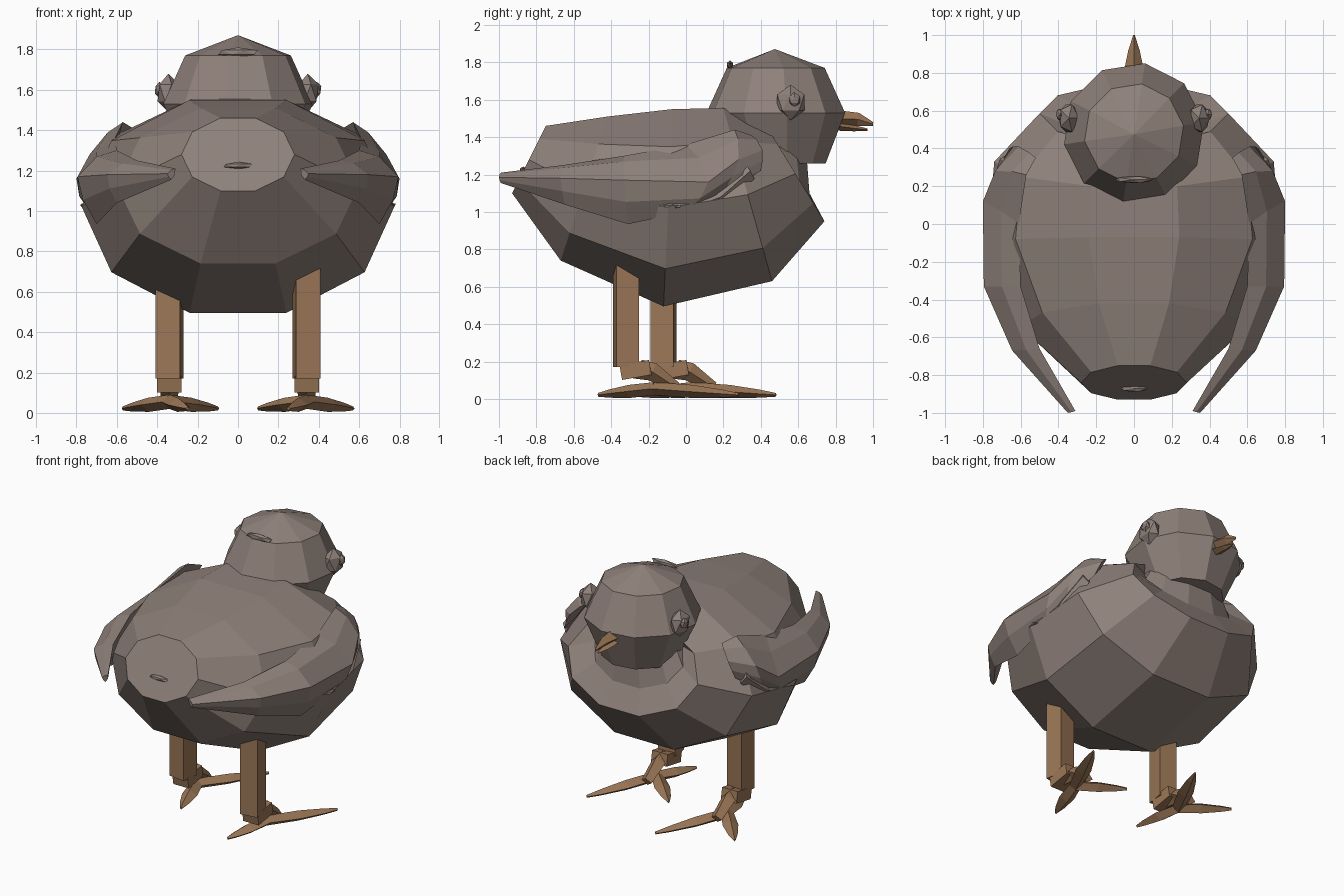
import bpy, bmesh
from math import sin, cos, radians, pi
from mathutils import Vector, Matrix

cube = bpy.data.objects.get("Cube")
if cube:
    bpy.data.objects.remove(cube, do_unlink=True)


def material(name, colour):
    m = bpy.data.materials.new(name)
    m.use_nodes = True
    m.diffuse_color = (*colour, 1)
    bsdf = next(n for n in m.node_tree.nodes if n.type == 'BSDF_PRINCIPLED')
    bsdf.inputs["Base Color"].default_value = (*colour, 1)
    bsdf.inputs["Roughness"].default_value = 0.9
    return m


DOWN = material("grey_brown_down", (0.275, 0.22, 0.195))
HORN = material("tan_horn", (0.33, 0.185, 0.095))


def finish(name, bm, mat):
    bmesh.ops.recalc_face_normals(bm, faces=bm.faces)
    mesh = bpy.data.meshes.new(name)
    bm.to_mesh(mesh)
    bm.free()
    mesh.materials.append(mat)
    obj = bpy.data.objects.new(name, mesh)
    bpy.context.collection.objects.link(obj)
    return obj


def loft(name, rings, mat):
    """Skin a list of equal point rings and cap both ends."""
    bm = bmesh.new()
    rows = [[bm.verts.new(p) for p in ring] for ring in rings]
    n = len(rows[0])
    for a, b in zip(rows, rows[1:]):
        for i in range(n):
            j = (i + 1) % n
            bm.faces.new((a[i], a[j], b[j], b[i]))
    bm.faces.new(rows[0])
    bm.faces.new(rows[-1])
    return finish(name, bm, mat)


def body_ring(yb, zb, yt, zt, rx):
    """Ten-sided tilted ring between a bottom and a top point."""
    low, high = Vector((0, yb, zb)), Vector((0, yt, zt))
    mid, half = (low + high) / 2, (high - low) / 2 / cos(radians(18))
    angles = [radians(18 + 36 * k) for k in range(10)]
    return [mid + half * cos(a) + Vector((rx * sin(a), 0, 0)) for a in angles]


def flat_ring(y, z, r, n=10, start=9):
    angles = [radians(start) + 2 * pi * k / n for k in range(n)]
    return [Vector((r * cos(a), y + r * sin(a), z)) for a in angles]


def limb(name, path, mat, up=Vector((0, 0, 1))):
    """Four-sided tapered limb; path holds (point, half width, half height)."""
    axis = (Vector(path[-1][0]) - Vector(path[0][0])).normalized()
    side = axis.cross(up).normalized()
    rise = side.cross(axis)
    rings = []
    for p, w, h in path:
        p = Vector(p)
        rings.append([p + side * w, p + rise * h, p - side * w, p - rise * h])
    return loft(name, rings, mat)


def blob(name, centre, size, mat, subdivisions=1):
    bm = bmesh.new()
    bmesh.ops.create_icosphere(bm, subdivisions=subdivisions, radius=1)
    bmesh.ops.transform(bm, verts=bm.verts,
                        matrix=Matrix.Translation(centre) @ Matrix.Diagonal((*size, 1)))
    return finish(name, bm, mat)


# Body from tail disc to chest, then the neck
loft("body", [body_ring(*r) for r in (
    (-.93, 1.10, -.75, 1.46, .28),
    (-.67, .74, -.42, 1.51, .6),
    (-.12, .495, -.07, 1.55, .775),
    (.46, .63, .20, 1.555, .74),
    (.74, .95, .43, 1.46, .5),
    (.66, 1.10, .38, 1.42, .34),
    (.64, 1.36, .34, 1.44, .25))], DOWN)

# Head with a pointed crown
loft("head", [flat_ring(*r) for r in (
    (.50, 1.26, .25), (.48, 1.53, .375), (.48, 1.77, .265), (.475, 1.87, .002))], DOWN)

# Small tufts on the crown and tail
blob("crown_tuft", (0, .235, 1.785), (.11, .02, .025), DOWN)
blob("tail_tuft", (0, -.87, 1.225), (.08, .02, .018), DOWN)

# Beak halves
limb("upper_beak", [((0, .80, 1.5), .055, .045), ((0, .92, 1.495), .03, .035),
                    ((0, 1.0, 1.47), .004, .01)], HORN)
limb("lower_beak", [((0, .80, 1.46), .045, .025), ((0, .90, 1.447), .03, .016),
                    ((0, .97, 1.44), .005, .006)], HORN)

# Wing sections: upper edge, outermost point, lower edge
wing_sections = (
    ((.31, -.99, 1.21), (.35, -1.0, 1.185), (.33, -.99, 1.155)),
    ((.50, -.66, 1.25), (.645, -.67, 1.18), (.60, -.65, 1.04)),
    ((.60, -.33, 1.30), (.795, -.33, 1.17), (.70, -.31, .935)),
    ((.61, .00, 1.36), (.80, .12, 1.16), (.735, .00, 1.0)),
    ((.57, .26, 1.44), (.735, .28, 1.28), (.73, .20, 1.10)),
    ((.52, .35, 1.41), (.61, .41, 1.33), (.66, .40, 1.22)))

for side, label in ((1, "left"), (-1, "right")):
    flip = Vector((side, 1, 1))
    rings = []
    for top, out, low in wing_sections:
        top, out, low = Vector(top), Vector(out), Vector(low)
        upper = top.lerp(out, .45) + (out - low) * .12
        lower = out.lerp(low, .45) + (out - top) * .08
        inner = top.lerp(low, .5) - (out - top.lerp(low, .5)) * .25
        rings.append([p * flip for p in (top, upper, out, lower, low, inner)])
    loft(label + "_wing", rings, DOWN)
    # Pointed feather under the shoulder and a flank tuft
    limb(label + "_shoulder_feather", [
        Vector(p) * flip and (Vector(p) * flip, w, h) for p, w, h in (
            ((.68, .34, 1.22), .03, .05), ((.72, .18, 1.08), .04, .06),
            ((.73, .02, 1.02), .01, .015))], DOWN)
    blob(label + "_flank_tuft", (.755 * side, -.07, 1.03), (.03, .06, .012), DOWN)

    # Faceted eye with a small bump
    blob(label + "_eye", (.345 * side, .56, 1.585), (.06, .085, .095), DOWN)
    blob(label + "_eye_bump", (.39 * side, .58, 1.6), (.025, .035, .04), DOWN)

# Legs: one stands a little behind the other
feet = ((1, "left", -.32, ((.25, -.47), (.10, .05), (.57, .28))),
        (-1, "right", -.12, ((-.25, -.27), (-.57, .28), (-.10, .48))))
for side, label, y, tips in feet:
    x = .34 * side

    bm = bmesh.new()
    bmesh.ops.create_cube(bm, size=1)
    bmesh.ops.transform(bm, verts=bm.verts, matrix=(
        Matrix.Translation((x, y, .5)) @ Matrix.Rotation(radians(8 * side), 4, 'Z')
        @ Matrix.Diagonal((.123, .123, .66, 1))))
    finish(label + "_leg", bm, HORN)

    bm = bmesh.new()
    bmesh.ops.create_cube(bm, size=1)
    bmesh.ops.transform(bm, verts=bm.verts, matrix=(
        Matrix.Translation((x, y + .05, .155)) @ Matrix.Rotation(radians(10), 4, 'X')
        @ Matrix.Diagonal((.12, .16, .08, 1))))
    finish(label + "_ankle", bm, HORN)

    limb(label + "_instep", [((x, y + .06, .16), .055, .055), ((x, y + .14, .145), .05, .05),
                             ((x, y + .27, .06), .04, .03)], HORN)

    # Three tapered toes fanning out from the hub
    hub = Vector((x, y + .15, .055))
    for k, (tx, ty) in enumerate(tips):
        tip = Vector((tx, ty, .022))
        limb("%s_toe_%d" % (label, k + 1), [
            (hub, .04, .035), (hub.lerp(tip, .45), .05, .035),
            (hub.lerp(tip, .8), .03, .022), (tip, .008, .01)], HORN)
